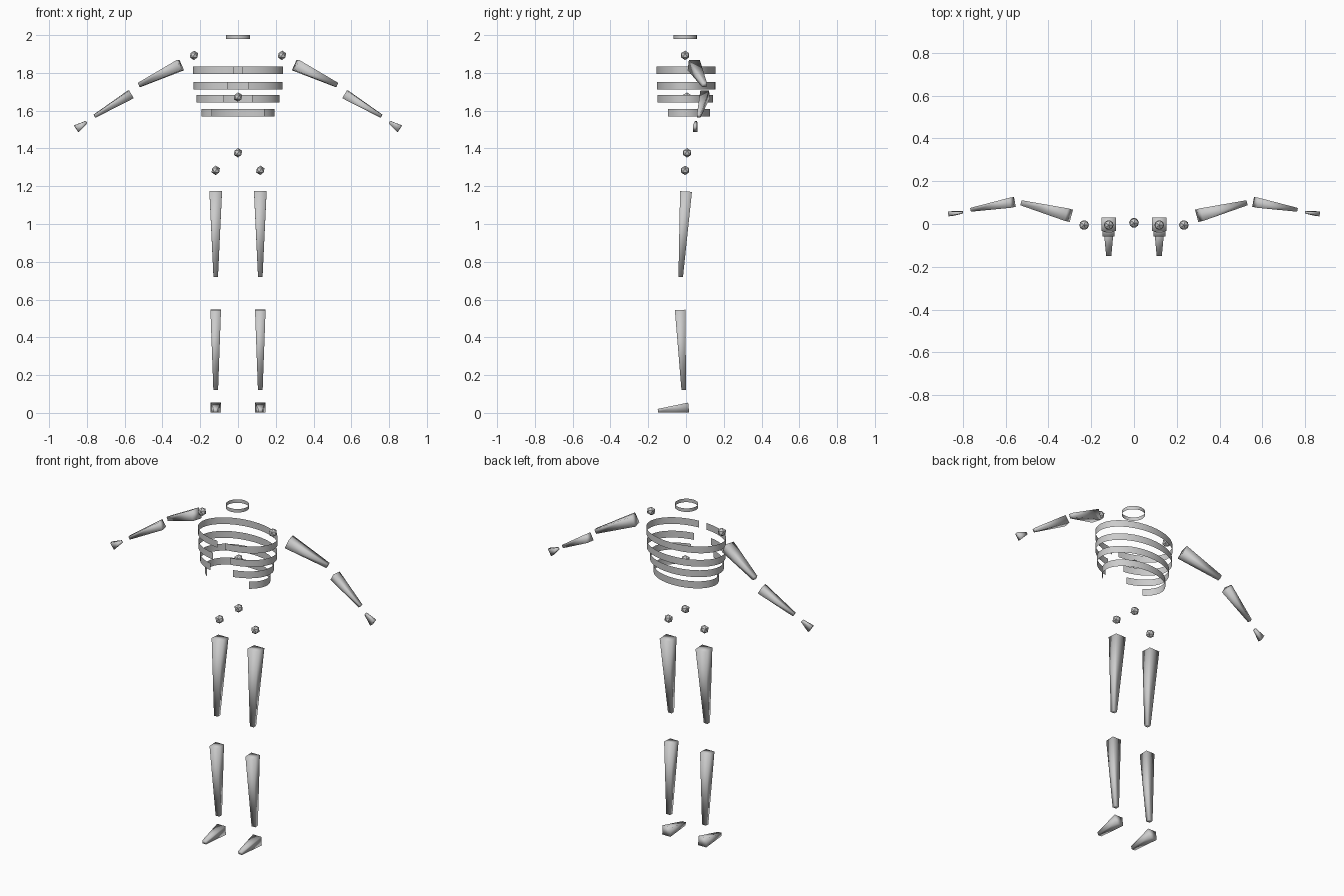
import bpy, bmesh, math
from mathutils import Vector

cube = bpy.data.objects.get("Cube")
if cube:
    bpy.data.objects.remove(cube, do_unlink=True)

grey = bpy.data.materials.new("plain_grey")
grey.use_nodes = True
colour = (0.6, 0.6, 0.6, 1)
grey.diffuse_color = colour
grey.node_tree.nodes["Principled BSDF"].inputs["Base Color"].default_value = colour


def finish(name, bm, smooth):
    for f in bm.faces:
        f.smooth = smooth
    mesh = bpy.data.meshes.new(name)
    bm.to_mesh(mesh)
    bm.free()
    mesh.materials.append(grey)
    obj = bpy.data.objects.new(name, mesh)
    bpy.context.collection.objects.link(obj)


def bone(name, start, end, size_a, size_b, ref):
    """Tapered square bar; sizes are (across, along ref) at each end."""
    a, b = Vector(start), Vector(end)
    d = (b - a).normalized()
    u = d.cross(Vector(ref)).normalized()
    v = u.cross(d)
    bm = bmesh.new()
    loops = []
    for p, (w, h) in ((a, size_a), (b, size_b)):
        loops.append([bm.verts.new(p + u * w * i / 2 + v * h * j / 2)
                      for i, j in ((-1, -1), (1, -1), (1, 1), (-1, 1))])
    for loop in loops:
        bm.faces.new(loop)
    for i in range(4):
        k = (i + 1) % 4
        bm.faces.new((loops[0][i], loops[0][k], loops[1][k], loops[1][i]))
    bmesh.ops.recalc_face_normals(bm, faces=bm.faces)
    finish(name, bm, True)


def joint(name, pos):
    bm = bmesh.new()
    bmesh.ops.create_icosphere(bm, subdivisions=1, radius=0.025)
    bmesh.ops.translate(bm, vec=pos, verts=bm.verts)
    finish(name, bm, False)


def band(name, rx, ry, cy, z0, z1, gap, steps=48):
    """Thin elliptical strip, open at the front by gap degrees each side."""
    bm = bmesh.new()
    pairs = []
    for i in range(steps + (1 if gap else 0)):
        t = math.radians(gap + (360 - 2 * gap) * i / steps)
        x, y = rx * math.sin(t), cy - ry * math.cos(t)
        pairs.append([bm.verts.new((x, y, z)) for z in (z0, z1)])
    if not gap:
        pairs.append(pairs[0])
    for p, q in zip(pairs, pairs[1:]):
        bm.faces.new((p[0], q[0], q[1], p[1]))
    finish(name, bm, True)


# Neck ring and ribs
band("neck_ring", 0.063, 0.062, -0.005, 1.979, 2.0, 0)
band("rib_1", 0.238, 0.157, -0.001, 1.793, 1.833, 5.8)
band("rib_2", 0.235, 0.157, -0.002, 1.712, 1.753, 13.5)
band("rib_3", 0.219, 0.152, -0.009, 1.643, 1.684, 19.7)
band("rib_4", 0.194, 0.131, -0.003, 1.568, 1.61, 45.3)

# Spine joints
joint("chest_joint", (0, 0.005, 1.672))
joint("pelvis_joint", (0, 0.006, 1.377))

# Limbs, mirrored left and right
UP, FRONT = (0, 0, 1), (0, 1, 0)
limbs = [
    ("thigh", (0.118, 0, 1.172), (0.118, -0.028, 0.72), (0.067, 0.063), (0.024, 0.024), FRONT),
    ("shin", (0.118, -0.031, 0.545), (0.118, -0.012, 0.121), (0.056, 0.056), (0.025, 0.024), FRONT),
    ("foot", (0.118, 0.014, 0.028), (0.118, -0.149, 0.012), (0.054, 0.053), (0.024, 0.018), UP),
    ("upper_arm", (0.305, 0.041, 1.841), (0.523, 0.098, 1.736), (0.06, 0.06), (0.024, 0.024), UP),
    ("forearm", (0.568, 0.101, 1.686), (0.759, 0.067, 1.571), (0.047, 0.047), (0.018, 0.018), UP),
    ("hand", (0.802, 0.054, 1.54), (0.856, 0.048, 1.504), (0.011, 0.014), (0.022, 0.043), UP),
]
for side, s in (("left", 1), ("right", -1)):
    joint(side + "_shoulder_joint", (s * 0.233, -0.005, 1.893))
    joint(side + "_hip_joint", (s * 0.118, -0.005, 1.284))
    for part, a, b, size_a, size_b, ref in limbs:
        bone(f"{side}_{part}", (s * a[0], *a[1:]), (s * b[0], *b[1:]), size_a, size_b, ref)
